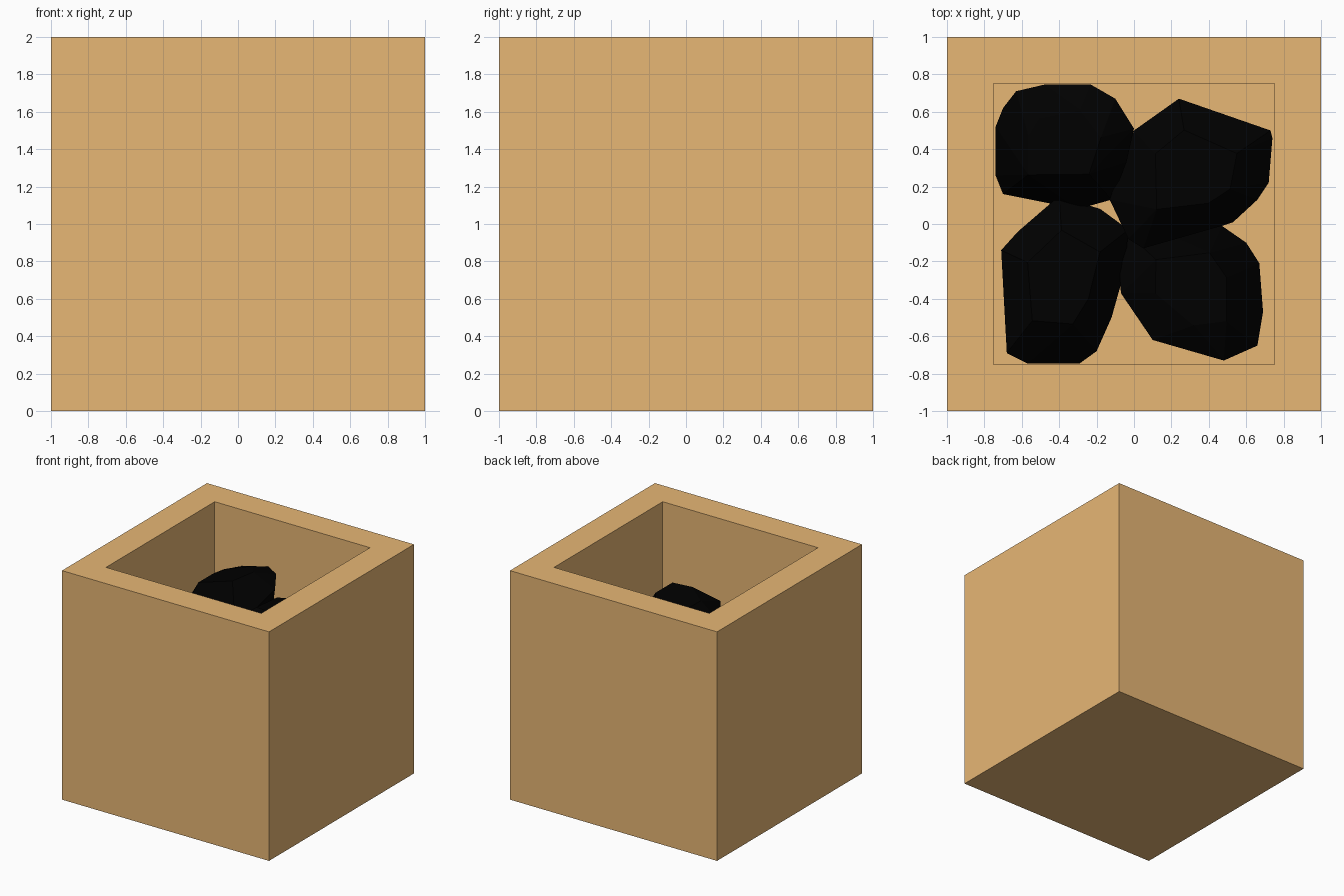
import bpy, bmesh, random

if "Cube" in bpy.data.objects:
    bpy.data.objects.remove(bpy.data.objects["Cube"])

random.seed(4)

def make_material(name, rgb):
    m = bpy.data.materials.new(name)
    m.diffuse_color = (*rgb, 1)
    m.use_nodes = True
    m.node_tree.nodes["Principled BSDF"].inputs["Base Color"].default_value = m.diffuse_color
    return m

wood = make_material("tan wood", (0.82, 0.485, 0.183))
black = make_material("coal black", (0.0, 0.0, 0.0))

def add_object(name, bm, mat):
    bmesh.ops.recalc_face_normals(bm, faces=bm.faces[:])
    me = bpy.data.meshes.new(name)
    bm.to_mesh(me)
    bm.free()
    me.materials.append(mat)
    ob = bpy.data.objects.new(name, me)
    bpy.context.collection.objects.link(ob)
    return ob

# Open-topped crate: cube with its top face inset and sunk to the tray floor
FLOOR = 1.0
INNER = 0.75
bm = bmesh.new()
bmesh.ops.create_cube(bm, size=2)
bmesh.ops.translate(bm, verts=bm.verts[:], vec=(0, 0, 1))
bm.normal_update()
top = max(bm.faces, key=lambda f: f.calc_center_median().z)
bmesh.ops.inset_region(bm, faces=[top], thickness=1 - INNER, use_even_offset=True)
for v in top.verts:
    v.co.x = INNER if v.co.x > 0 else -INNER
    v.co.y = INNER if v.co.y > 0 else -INNER
ext = bmesh.ops.extrude_discrete_faces(bm, faces=[top])["faces"][0]
for v in ext.verts:
    v.co.z = FLOOR
add_object("crate", bm, wood)

# Coal lump: hull of its widest outline with smaller rings above and below
def coal_lump(name, outline, mid, top, slope_mid, slope_top):
    xs, ys = zip(*outline)
    cx, cy = (min(xs) + max(xs)) / 2, (min(ys) + max(ys)) / 2
    bm = bmesh.new()
    for i, (x, y) in enumerate(outline):
        dx, dy = x - cx, y - cy
        z = mid + slope_mid[0] * dx + slope_mid[1] * dy
        bm.verts.new((x, y, z))
        if i % 2 == 0:
            k = random.uniform(0.5, 0.6)
            bm.verts.new((cx + k * dx, cy + k * dy,
                          top + k * (slope_top[0] * dx + slope_top[1] * dy)))
        else:
            k = random.uniform(0.55, 0.65)
            bm.verts.new((cx + k * dx, cy + k * dy, FLOOR))
            k = random.uniform(0.86, 0.92)
            bm.verts.new((cx + k * dx, cy + k * dy, FLOOR + 0.4 * (z - FLOOR)))
    bmesh.ops.convex_hull(bm, input=bm.verts[:])
    loose = [v for v in bm.verts if not v.link_faces]
    bmesh.ops.delete(bm, geom=loose, context='VERTS')
    add_object(name, bm, black)

coal_lump("coal_back_left",
          [(-.74, .52), (-.70, .62), (-.63, .71), (-.48, .745), (-.23, .745), (-.10, .67),
           (0, .51), (-.04, .33), (-.12, .13), (-.30, .08), (-.70, .16), (-.74, .26)],
          1.39, 1.59, (.25, .45), (.3, 0))
coal_lump("coal_back_right",
          [(.24, .67), (.73, .50), (.74, .46), (.72, .22), (.66, .13), (.53, .01),
           (.47, -.01), (.05, -.13), (-.03, -.08), (-.13, .13), (-.02, .45), (0, .5)],
          1.32, 1.53, (-.1, -.1), (-.1, -.1))
coal_lump("coal_front_left",
          [(-.40, .15), (-.62, -.04), (-.71, -.14), (-.69, -.4), (-.68, -.69), (-.57, -.745),
           (-.29, -.745), (-.20, -.68), (-.12, -.5), (-.05, -.25), (-.03, -.03), (-.18, .08)],
          1.28, 1.48, (-.1, 0), (-.1, 0))
coal_lump("coal_front_right",
          [(.47, -.01), (.60, -.10), (.67, -.21), (.69, -.47), (.66, -.65), (.48, -.73),
           (.33, -.68), (.10, -.62), (-.07, -.37), (-.08, -.2), (-.03, -.05), (.10, -.02)],
          1.25, 1.45, (-.15, -.3), (0, 0))
